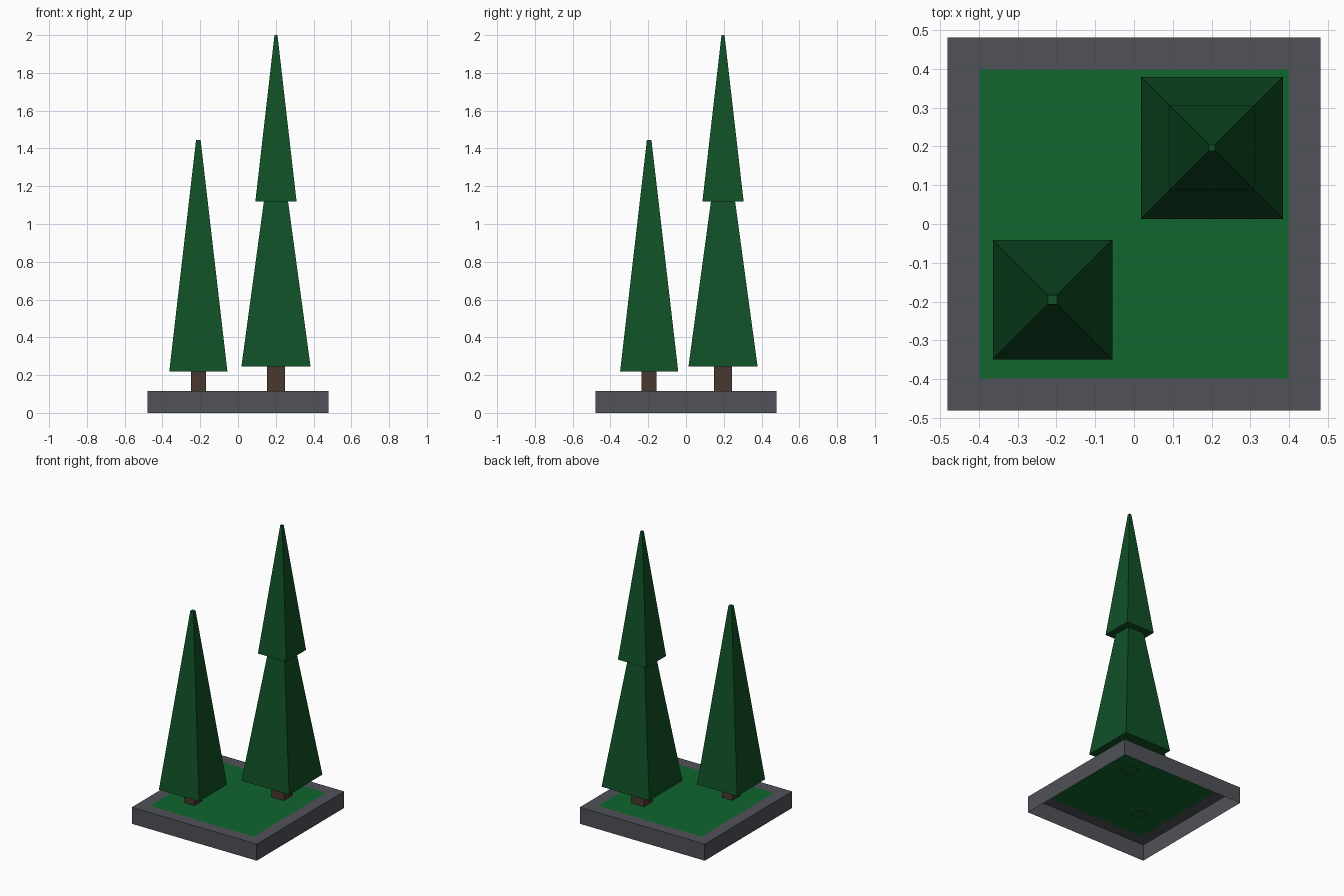
import bpy, bmesh

if "Cube" in bpy.data.objects:
    bpy.data.objects.remove(bpy.data.objects["Cube"])


def material(name, rgb):
    m = bpy.data.materials.new(name)
    m.diffuse_color = (*rgb, 1)
    m.use_nodes = True
    m.node_tree.nodes["Principled BSDF"].inputs["Base Color"].default_value = m.diffuse_color
    return m


STONE = material("grey stone", (0.08, 0.084, 0.098))
GRASS = material("grass green", (0.005, 0.132, 0.027))
NEEDLES = material("dark pine green", (0.005, 0.08, 0.019))
BARK = material("brown bark", (0.067, 0.038, 0.029))


def frustum(name, mats, centre, z0, z1, r0, r1, top=True, bottom=True):
    """Square tapered block; r0 and r1 are half widths at z0 and z1."""
    bm = bmesh.new()
    corners = [(-1, -1), (1, -1), (1, 1), (-1, 1)]
    rings = [[bm.verts.new((centre[0] + sx * r, centre[1] + sy * r, z))
              for sx, sy in corners] for z, r in ((z0, r0), (z1, r1))]
    for i in range(4):
        j = (i + 1) % 4
        bm.faces.new((rings[0][i], rings[0][j], rings[1][j], rings[1][i]))
    if bottom:
        bm.faces.new(rings[0][::-1])
    if top:
        bm.faces.new(rings[1])
    me = bpy.data.meshes.new(name)
    bm.to_mesh(me)
    bm.free()
    for m in mats:
        me.materials.append(m)
    ob = bpy.data.objects.new(name, me)
    bpy.context.collection.objects.link(ob)
    return ob


# Planter base: open underneath, grass inset in its top
BASE_H = 0.115
base = frustum("planter_base", [STONE, GRASS], (0, 0), 0, BASE_H, 0.48, 0.48,
               bottom=False)
bm = bmesh.new()
bm.from_mesh(base.data)
top_face = max(bm.faces, key=lambda f: f.calc_center_median().z)
bmesh.ops.inset_region(bm, faces=[top_face], thickness=0.115)
top_face.material_index = 1
bm.to_mesh(base.data)
bm.free()

# Trees: name, centre, trunk half width, foliage tiers (z0, z1, r0, r1)
trees = [
    ("small_tree", (-0.21, -0.195), 0.04, [(0.218, 1.445, 0.154, 0.012)]),
    ("tall_tree", (0.201, 0.196), 0.048, [(0.245, 1.12, 0.183, 0.064),
                                          (1.12, 2.0, 0.109, 0.008)]),
]
for name, centre, trunk_r, tiers in trees:
    frustum(name + "_trunk", [BARK], centre, BASE_H - 0.002, tiers[0][0],
            trunk_r, trunk_r, top=False, bottom=False)
    for i, tier in enumerate(tiers):
        frustum(f"{name}_foliage_{i + 1}", [NEEDLES], centre, *tier,
                top=(i == len(tiers) - 1))
